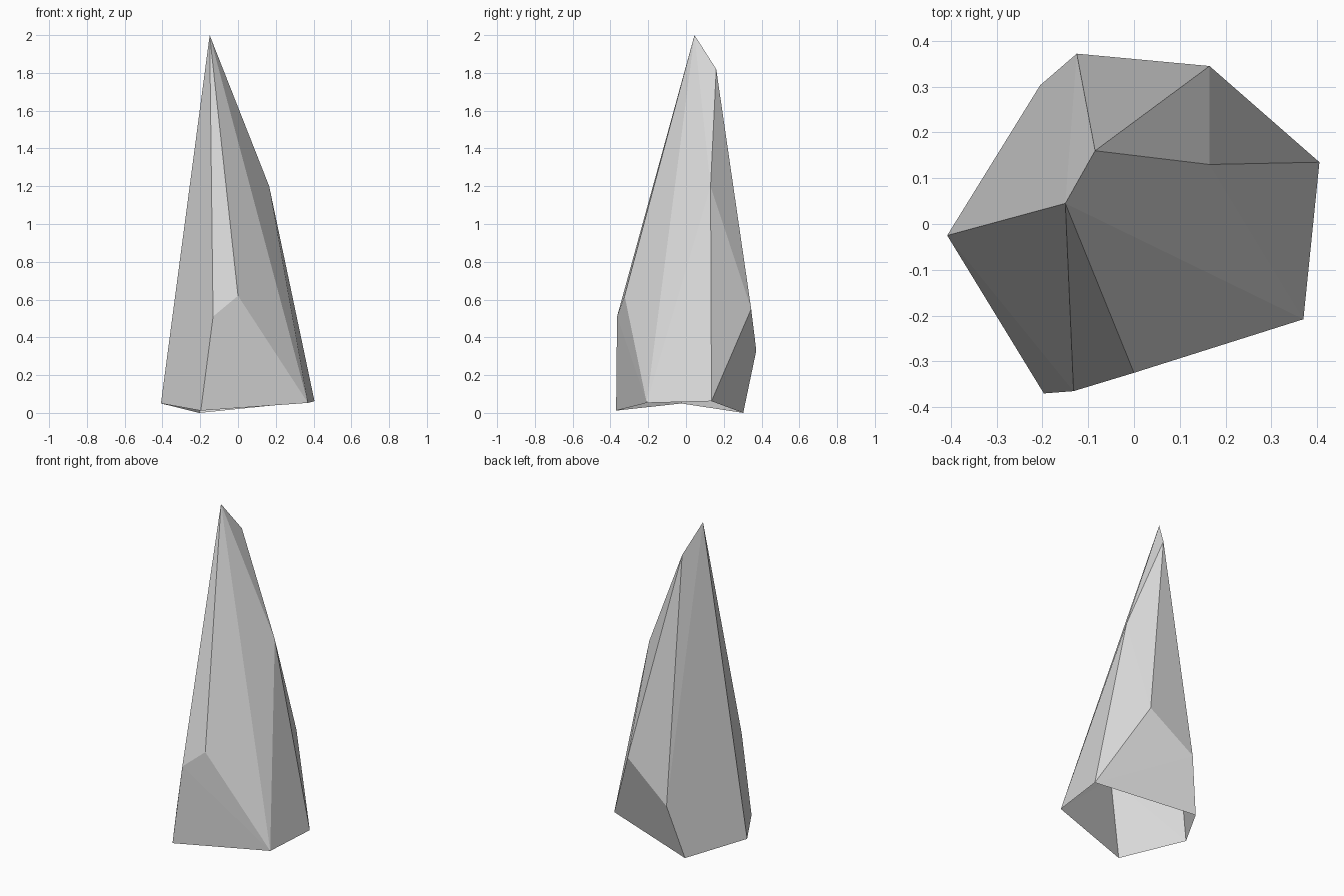
import bpy
import bmesh

default_cube = bpy.data.objects.get("Cube")
if default_cube:
    bpy.data.objects.remove(default_cube, do_unlink=True)

# One flat stone colour
stone = bpy.data.materials.new("pale_grey_stone")
stone.use_nodes = True
colour = (0.7, 0.7, 0.7, 1)
stone.diffuse_color = colour
stone.node_tree.nodes["Principled BSDF"].inputs["Base Color"].default_value = colour

# Corners of the chiselled spire
corners = {
    "peak": (-0.15, 0.045, 2),
    "shoulder": (-0.085, 0.16, 1.82),
    "side_ridge": (0.165, 0.13, 1.2),
    "back_high": (0.165, 0.345, 0.55),
    "back_low": (-0.125, 0.372, 0.33),
    "front_chip": (-0.132, -0.365, 0.51),
    "front_high": (0, -0.325, 0.62),
    "base_back": (-0.205, 0.303, 0),
    "base_right": (-0.408, -0.025, 0.05),
    "base_front": (-0.197, -0.37, 0.012),
    "base_left_front": (0.37, -0.208, 0.053),
    "base_left_back": (0.405, 0.135, 0.062),
}

# Facets running around the spire; the underside is open
facets = [
    # front
    "peak base_right front_chip",
    "base_right base_front front_chip",
    "peak front_chip front_high",
    "base_front base_left_front front_chip",
    "front_chip base_left_front front_high",
    # left side
    "peak front_high base_left_front",
    "peak base_left_front side_ridge",
    "side_ridge base_left_front base_left_back",
    "peak side_ridge shoulder",
    # back
    "shoulder side_ridge back_high",
    "side_ridge base_left_back back_high",
    "shoulder back_high back_low",
    "back_high base_left_back back_low",
    "back_low base_left_back base_back",
    # right side
    "peak shoulder back_low",
    "peak back_low base_back",
    "peak base_back base_right",
]

bm = bmesh.new()
verts = {name: bm.verts.new(position) for name, position in corners.items()}
for facet in facets:
    bm.faces.new([verts[name] for name in facet.split()])

mesh = bpy.data.meshes.new("rock_spire")
bm.to_mesh(mesh)
bm.free()
mesh.materials.append(stone)
rock = bpy.data.objects.new("rock_spire", mesh)
bpy.context.collection.objects.link(rock)
